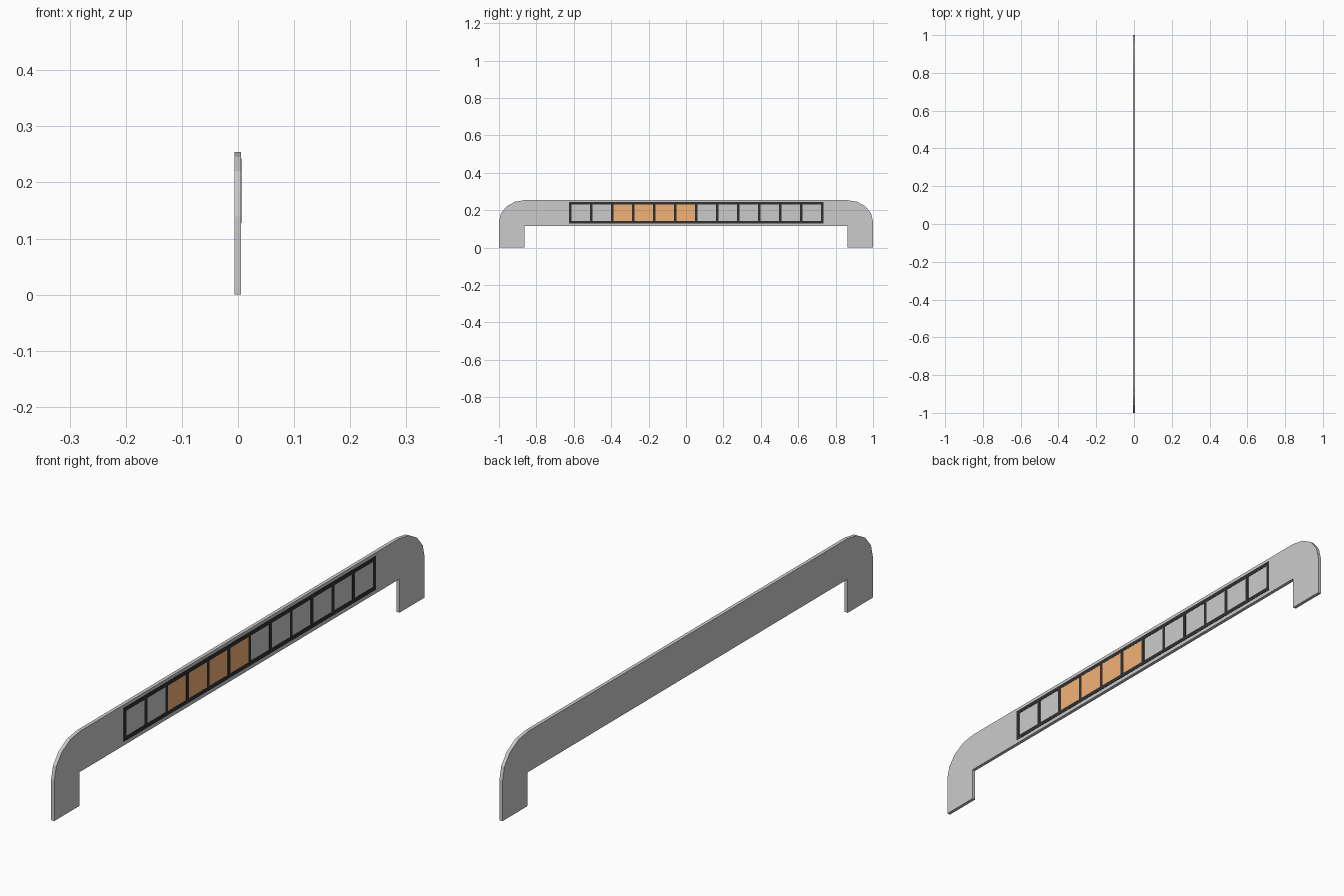
import bpy, bmesh, math

if "Cube" in bpy.data.objects:
    bpy.data.objects.remove(bpy.data.objects["Cube"])

BACK, FACE, FRONT = -0.0065, 0.0055, 0.0065   # x of back, bar face, trim face


def finish(name, bm, color=None):
    bmesh.ops.recalc_face_normals(bm, faces=bm.faces)
    me = bpy.data.meshes.new(name)
    bm.to_mesh(me)
    bm.free()
    ob = bpy.data.objects.new(name, me)
    bpy.context.collection.objects.link(ob)
    if color:
        mat = bpy.data.materials.new(name + "_colour")
        mat.diffuse_color = (*color, 1)
        mat.use_nodes = True
        mat.node_tree.nodes["Principled BSDF"].inputs["Base Color"].default_value = mat.diffuse_color
        me.materials.append(mat)
    return ob


def add_box(bm, y0, y1, z0, z1, x0, x1):
    vs = bmesh.ops.create_cube(bm, size=1)["verts"]
    for v in vs:
        v.co = ((x0 + x1) / 2 + v.co.x * (x1 - x0),
                (y0 + y1) / 2 + v.co.y * (y1 - y0),
                (z0 + z1) / 2 + v.co.z * (z1 - z0))


# bar with two legs and rounded upper corners, extruded along x
TOP, UNDER, LEG = 0.254, 0.115, 0.864
RY, RZ = 0.14, 0.115
half = [(LEG, UNDER), (LEG, 0), (1, 0)]
for i in range(5):
    a = math.radians(22.5 * i)
    half.append((1 - RY + RY * math.cos(a), TOP - RZ + RZ * math.sin(a)))
outline = half + [(-y, z) for y, z in reversed(half)]
bm = bmesh.new()
face = bm.faces.new([bm.verts.new((BACK, y, z)) for y, z in outline])
ext = bmesh.ops.extrude_face_region(bm, geom=[face])
moved = [g for g in ext["geom"] if isinstance(g, bmesh.types.BMVert)]
bmesh.ops.translate(bm, verts=moved, vec=(FACE - BACK, 0, 0))
finish("bar_body", bm)

# dark window frame: two rails and thirteen dividers
Y0, Y1, Z0, Z1, W, N = -0.625, 0.735, 0.128, 0.243, 0.014, 12
pitch = (Y1 - Y0 - W) / N
bm = bmesh.new()
add_box(bm, Y0, Y1, Z0, Z0 + W, FACE, FRONT)
add_box(bm, Y0, Y1, Z1 - W, Z1, FACE, FRONT)
for i in range(N + 1):
    y = Y0 + i * pitch
    add_box(bm, y, y + W, Z0 + W, Z1 - W, FACE, FRONT)
finish("cell_frame", bm, (0.03, 0.03, 0.03))

# four orange cells
bm = bmesh.new()
for i in range(2, 6):
    y = Y0 + i * pitch
    add_box(bm, y + W, y + pitch, Z0 + W, Z1 - W, FACE, FRONT - 0.0004)
finish("lit_cells", bm, (0.9, 0.45, 0.18))
